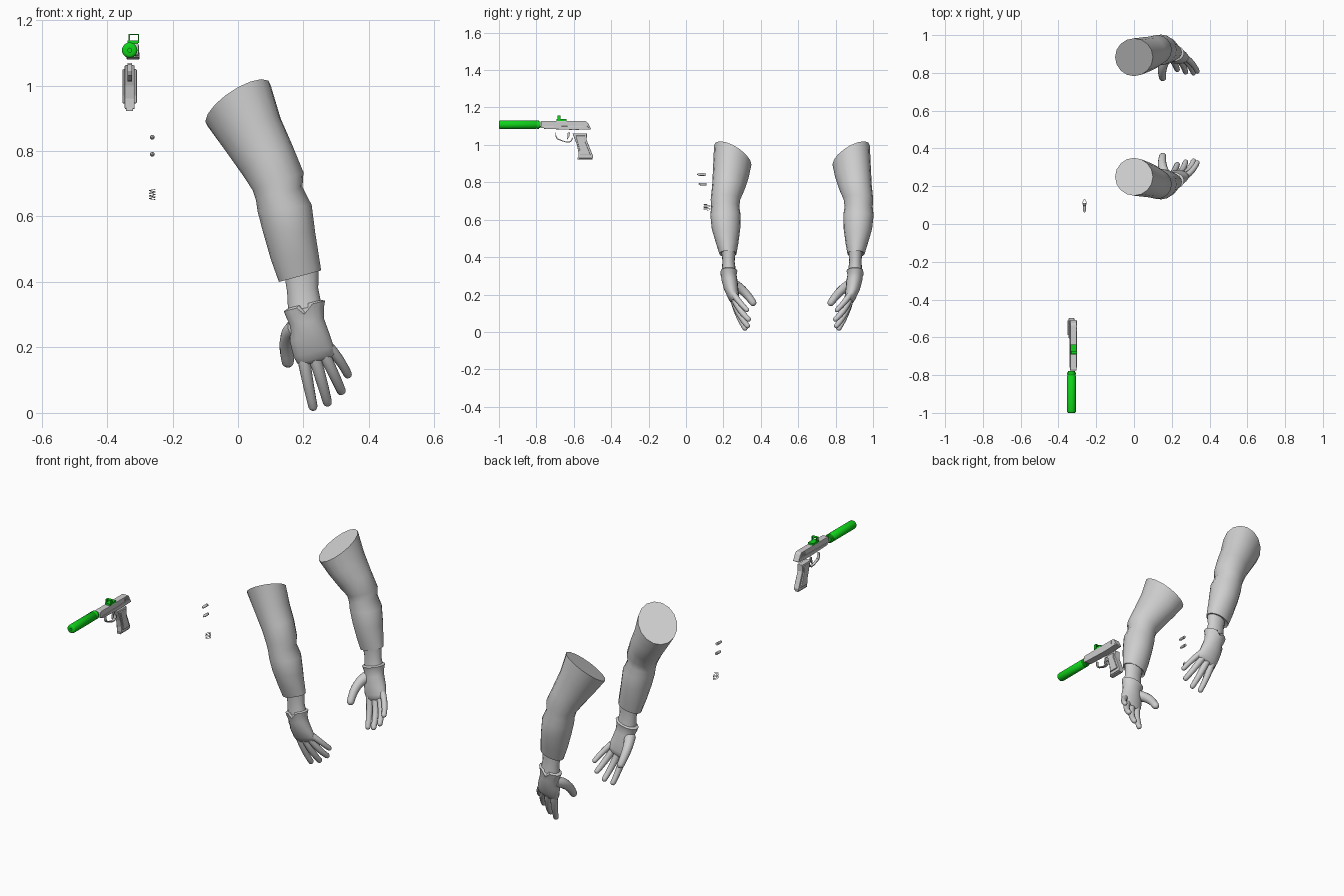
import bpy, bmesh
from math import sin, cos, pi, radians
from mathutils import Vector

cube = bpy.data.objects.get("Cube")
if cube:
    bpy.data.objects.remove(cube, do_unlink=True)


def material(name, color):
    mat = bpy.data.materials.new(name)
    mat.use_nodes = True
    mat.diffuse_color = color
    mat.node_tree.nodes["Principled BSDF"].inputs["Base Color"].default_value = color
    return mat


GREY = material("light grey", (.62, .62, .62, 1))
GREEN = material("bright green", (.005, .65, .01, 1))


def finish(name, bm, mat, smooth=True, bevel=0):
    """Turn a bmesh into a shaded object."""
    bmesh.ops.recalc_face_normals(bm, faces=bm.faces)
    mesh = bpy.data.meshes.new(name)
    bm.to_mesh(mesh)
    bm.free()
    mesh.materials.append(mat)
    obj = bpy.data.objects.new(name, mesh)
    bpy.context.collection.objects.link(obj)
    if bevel:
        mod = obj.modifiers.new("edge bevel", "BEVEL")
        mod.width = bevel
        mod.segments = 2
    if smooth:
        bpy.ops.object.select_all(action="DESELECT")
        obj.select_set(True)
        bpy.context.view_layer.objects.active = obj
        bpy.ops.object.shade_smooth_by_angle(angle=radians(50))
    return obj


def loft(name, rings, mat, smooth=True):
    """Skin a list of equal rings and close both ends."""
    bm = bmesh.new()
    loops = [[bm.verts.new(p) for p in ring] for ring in rings]
    count = len(loops[0])
    for a, b in zip(loops, loops[1:]):
        for i in range(count):
            j = (i + 1) % count
            bm.faces.new((a[i], a[j], b[j], b[i]))
    bm.faces.new(loops[0])
    bm.faces.new(loops[-1])
    return finish(name, bm, mat, smooth)


def tube_rings(path, radii, sides):
    rings = []
    for i, p in enumerate(path):
        along = path[min(i + 1, len(path) - 1)] - path[max(i - 1, 0)]
        turn = along.to_track_quat("Z", "Y")
        rings.append([p + turn @ Vector((radii[i] * cos(2 * pi * k / sides),
                                         radii[i] * sin(2 * pi * k / sides), 0))
                      for k in range(sides)])
    return rings


def lathe(name, profile, x, z, mat, sides=24):
    """Turn (y, radius) pairs around an axis parallel to y."""
    loft(name, [[(x + r * cos(2 * pi * k / sides), y, z + r * sin(2 * pi * k / sides))
                 for k in range(sides)] for y, r in profile], mat)


def prism(name, profile, x, half, mat, bevel=0):
    """Extrude a (y, z) outline across x."""
    loft_obj = bmesh.new()
    sides = [[loft_obj.verts.new((x + s * half, y, z)) for y, z in profile] for s in (-1, 1)]
    for side in sides:
        loft_obj.faces.new(side)
    n = len(profile)
    for i in range(n):
        j = (i + 1) % n
        loft_obj.faces.new((sides[0][i], sides[0][j], sides[1][j], sides[1][i]))
    return finish(name, loft_obj, mat, False, bevel)


def block(name, x, half, y0, y1, z0, z1, mat):
    return prism(name, [(y0, z0), (y1, z0), (y1, z1), (y0, z1)], x, half, mat)


# Arm sections: left x, z, right x, z, then y range and rim tilt
SLEEVE = [(-.1, .89, .1, 1, .15, .35, -.05), (-.045, .81, .13, .9, .145, .335, -.03),
          (.012, .73, .165, .82, .14, .315, -.01), (.045, .68, .2, .735, .132, .29, 0),
          (.055, .65, .197, .69, .135, .285, 0), (.06, .615, .225, .635, .13, .292, 0),
          (.077, .55, .236, .55, .138, .29, 0), (.1, .47, .247, .48, .16, .28, 0),
          (.125, .4, .254, .435, .178, .27, 0), (.14, .41, .245, .435, .188, .262, 0)]
WRIST = [(.142, .42, .246, .44, .19, .265, 0), (.15, .37, .245, .38, .195, .26, 0),
         (.153, .31, .255, .33, .19, .268, 0)]
GLOVE = [(.153, .32, .255, .345, .19, .268, 0), (.14, .31, .266, .343, .183, .275, 0),
         (.148, .29, .262, .32, .187, .27, 0), (.16, .265, .262, .29, .19, .275, 0),
         (.158, .22, .282, .235, .203, .28, 0), (.17, .17, .293, .2, .223, .285, 0),
         (.182, .15, .297, .18, .235, .283, 0), (.195, .143, .285, .17, .245, .278, 0)]
SIDES = 16

# Fingers: base, knuckle, tip, base radius, tip radius
DIGITS = {
    "index_finger": ((.2, .258, .17), (.212, .275, .1), (.229, .315, .02), .02, .014),
    "middle_finger": ((.232, .256, .175), (.255, .28, .1), (.273, .328, .033), .02, .014),
    "ring_finger": ((.26, .256, .185), (.292, .285, .12), (.315, .333, .068), .019, .014),
    "little_finger": ((.278, .256, .2), (.312, .285, .16), (.335, .325, .118), .017, .013),
    "thumb": ((.178, .24, .26), (.148, .3, .23), (.152, .358, .157), .03, .019),
}


def section(lx, lz, rx, rz, y0, y1, tilt):
    ring = []
    for k in range(SIDES):
        c, s = cos(2 * pi * k / SIDES), sin(2 * pi * k / SIDES)
        ring.append(Vector(((lx + rx + (rx - lx) * c) / 2, (y0 + y1 + (y1 - y0) * s) / 2,
                            (lz + rz + (rz - lz) * c) / 2 + tilt * s)))
    return ring


def finger(base, knuckle, tip, r0, r1):
    """Tapered curved tube with a round tip."""
    a, b, c = Vector(base), Vector(knuckle), Vector(tip)
    b = b * 1.5 - (a + c) / 4
    path, radii = [], []
    for i in range(9):
        t = i / 8
        path.append(a * (1 - t) ** 2 + b * 2 * t * (1 - t) + c * t * t)
        radii.append(r0 + (r1 - r0) * t)
    end = (c - b).normalized()
    for angle in (radians(30), radians(60), radians(85)):
        path.append(c + end * r1 * sin(angle))
        radii.append(r1 * cos(angle))
    return tube_rings(path, radii, 12)


def arm(prefix, mirrored):
    def place(rings):
        return [[Vector((p.x, 1.133 - p.y if mirrored else p.y, p.z)) for p in r] for r in rings]

    loft(prefix + "_sleeve", place([section(*s) for s in SLEEVE]), GREY)
    loft(prefix + "_wrist", place([section(*s) for s in WRIST]), GREY)
    glove = [section(*s) for s in GLOVE]
    for ring in glove[:2]:
        ring[SIDES * 3 // 4].z -= .025   # notch in the cuff
    loft(prefix + "_glove", place(glove), GREY)
    for name, data in DIGITS.items():
        loft(prefix + "_" + name, place(finger(*data)), GREY)


arm("front", False)
arm("back", True)

# Pistol
GX, SX = -.331, -.321
lathe("suppressor", [(-.95, .006), (-1, .006), (-1, .016), (-.997, .022), (-.992, .0235),
                     (-.805, .0235), (-.803, .0215), (-.798, .0215), (-.796, .0235),
                     (-.787, .0235), (-.785, .018), (-.778, .018)], GX, 1.108, GREEN)
prism("slide", [(-.777, 1.096), (-.775, 1.124), (-.77, 1.128), (-.535, 1.128), (-.525, 1.118),
                (-.508, 1.086), (-.51, 1.082), (-.59, 1.083), (-.64, 1.09), (-.77, 1.09)],
      SX, .017, GREY, .004)
prism("frame_rail", [(-.76, 1.086), (-.76, 1.098), (-.53, 1.102), (-.51, 1.083), (-.6, 1.08)],
      SX, .02, GREY, .002)
for i in range(5):
    y = -.565 + i * .007
    block("slide_ridge", SX, .0185, y, y + .003, 1.103, 1.122, GREY)
prism("grip", [(-.607, 1.062), (-.53, 1.062), (-.531, 1.025), (-.497, .94), (-.5, .928),
               (-.575, .928), (-.575, .96), (-.583, 1.0)], GX, .015, GREY, .003)
prism("grip_panels", [(-.59, 1.05), (-.54, 1.05), (-.54, 1.02), (-.51, .945),
                      (-.568, .945), (-.568, .97)], GX, .022, GREY, .004)
prism("magazine_base", [(-.58, .922), (-.5, .922), (-.5, .932), (-.58, .932)],
      GX, .011, GREY, .002)
guard = [(-.698, 1.064), (-.698, 1.045), (-.69, 1.03), (-.67, 1.022), (-.645, 1.014),
         (-.625, 1.012), (-.612, 1.018), (-.605, 1.035)]
prism("trigger_guard", guard + [(y - (y + .65) * .08, z + .005) for y, z in reversed(guard)],
      GX, .007, GREY)
prism("trigger", [(-.632, 1.066), (-.62, 1.066), (-.624, 1.045), (-.636, 1.026), (-.634, 1.045)],
      GX, .004, GREY)

# Sight on top of the slide
block("sight_base", SX, .016, -.692, -.638, 1.126, 1.138, GREEN)
block("sight_top", SX + .003, .016, -.688, -.672, 1.154, 1.158, GREEN)
for side in (-1, 1):
    block("sight_post", SX + .003 + side * .014, .002, -.688, -.672, 1.13, 1.158, GREEN)

# Two rounds and the spring
for y, z in ((.06, .842), (.067, .79)):
    lathe("round", [(y, .002), (y + .004, .005), (y + .012, .0065), (y + .014, .0075),
                    (y + .036, .0075), (y + .037, .006), (y + .039, .006), (y + .04, .0075),
                    (y + .043, .0075)], -.262, z, GREY, 12)
coil = []
for i in range(65):
    turn = i / 16
    coil.append(Vector((-.262 + .009 * cos(2 * pi * turn), .112 + .018 * sin(2 * pi * turn),
                        .651 + .008 * turn)))
loft("spring", tube_rings(coil, [.0012] * len(coil), 6), GREY)
